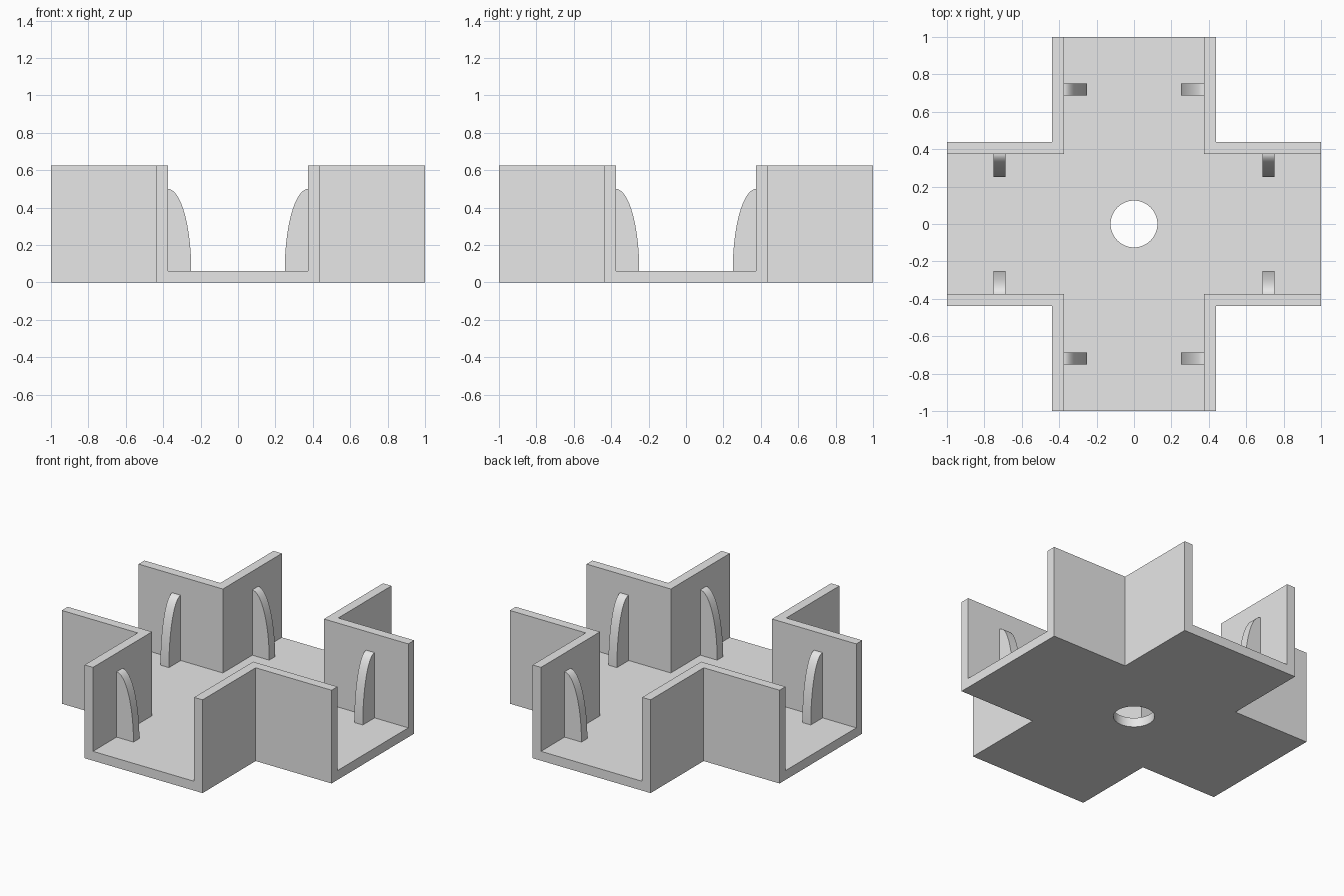
import bpy, bmesh, math
from mathutils import Matrix

if "Cube" in bpy.data.objects:
    bpy.data.objects.remove(bpy.data.objects["Cube"])

OUTER, INNER = 0.4375, 0.375     # half-widths of the channel outside and inside
HEIGHT, FLOOR = 0.625, 0.0625
RIB_DEPTH, RIB_HEIGHT = 0.125, 0.4375

grey = bpy.data.materials.new("plain_grey")
grey.diffuse_color = (0.8, 0.8, 0.8, 1)
grey.use_nodes = True
grey.node_tree.nodes["Principled BSDF"].inputs["Base Color"].default_value = grey.diffuse_color


def make_object(name, bm):
    bmesh.ops.recalc_face_normals(bm, faces=bm.faces)
    mesh = bpy.data.meshes.new(name)
    bm.to_mesh(mesh)
    bm.free()
    mesh.materials.append(grey)
    obj = bpy.data.objects.new(name, mesh)
    bpy.context.collection.objects.link(obj)
    return obj


def extrude_profile(name, points, vector):
    bm = bmesh.new()
    face = bm.faces.new([bm.verts.new(p) for p in points])
    new = bmesh.ops.extrude_face_region(bm, geom=[face])["geom"]
    bmesh.ops.translate(bm, vec=vector,
                        verts=[g for g in new if isinstance(g, bmesh.types.BMVert)])
    return make_object(name, bm)


def cross_prism(name, half, reach, z0, z1):
    corner = [(reach, -half), (reach, half), (half, half)]
    points = []
    for quarter in range(4):
        for x, y in corner:
            for _ in range(quarter):
                x, y = -y, x
            points.append((x, y, z0))
    return extrude_profile(name, points, (0, 0, z1 - z0))


def cut(target, cutter):
    mod = target.modifiers.new("cut", 'BOOLEAN')
    mod.operation = 'DIFFERENCE'
    mod.solver = 'EXACT'
    mod.object = cutter
    bpy.context.view_layer.objects.active = target
    bpy.ops.object.modifier_apply(modifier=mod.name)
    bpy.data.objects.remove(cutter, do_unlink=True)


def smooth(obj):
    bpy.ops.object.select_all(action='DESELECT')
    obj.select_set(True)
    bpy.context.view_layer.objects.active = obj
    bpy.ops.object.shade_smooth_by_angle(angle=math.radians(30))


# Crossing channel: solid cross with a narrower cross hollowed out above the floor
channel = cross_prism("crossing_channel", OUTER, 1.0, 0, HEIGHT)
cut(channel, cross_prism("hollow_cutter", INNER, 1.2, FLOOR, HEIGHT + 0.2))

# Round hole in the middle of the floor
bm = bmesh.new()
bmesh.ops.create_cone(bm, cap_ends=True, segments=64, radius1=0.125, radius2=0.125, depth=0.5)
cut(channel, make_object("hole_cutter", bm))
smooth(channel)

# Curved ribs: quarter-ellipse brackets, two facing each other in every arm
STEPS = 24
profile = [(INNER, 0.6875, FLOOR)]
for i in range(STEPS + 1):
    a = math.pi / 2 * i / STEPS
    profile.append((INNER - RIB_DEPTH * math.cos(a), 0.6875,
                    FLOOR + RIB_HEIGHT * math.sin(a)))

for arm in range(4):
    for side in (1, -1):
        points = [(side * x, y, z) for x, y, z in profile]
        rib = extrude_profile(f"rib_{arm + 1}_{'right' if side > 0 else 'left'}",
                              points, (0, 0.0625, 0))
        rib.data.transform(Matrix.Rotation(arm * math.pi / 2, 4, 'Z'))
        smooth(rib)
